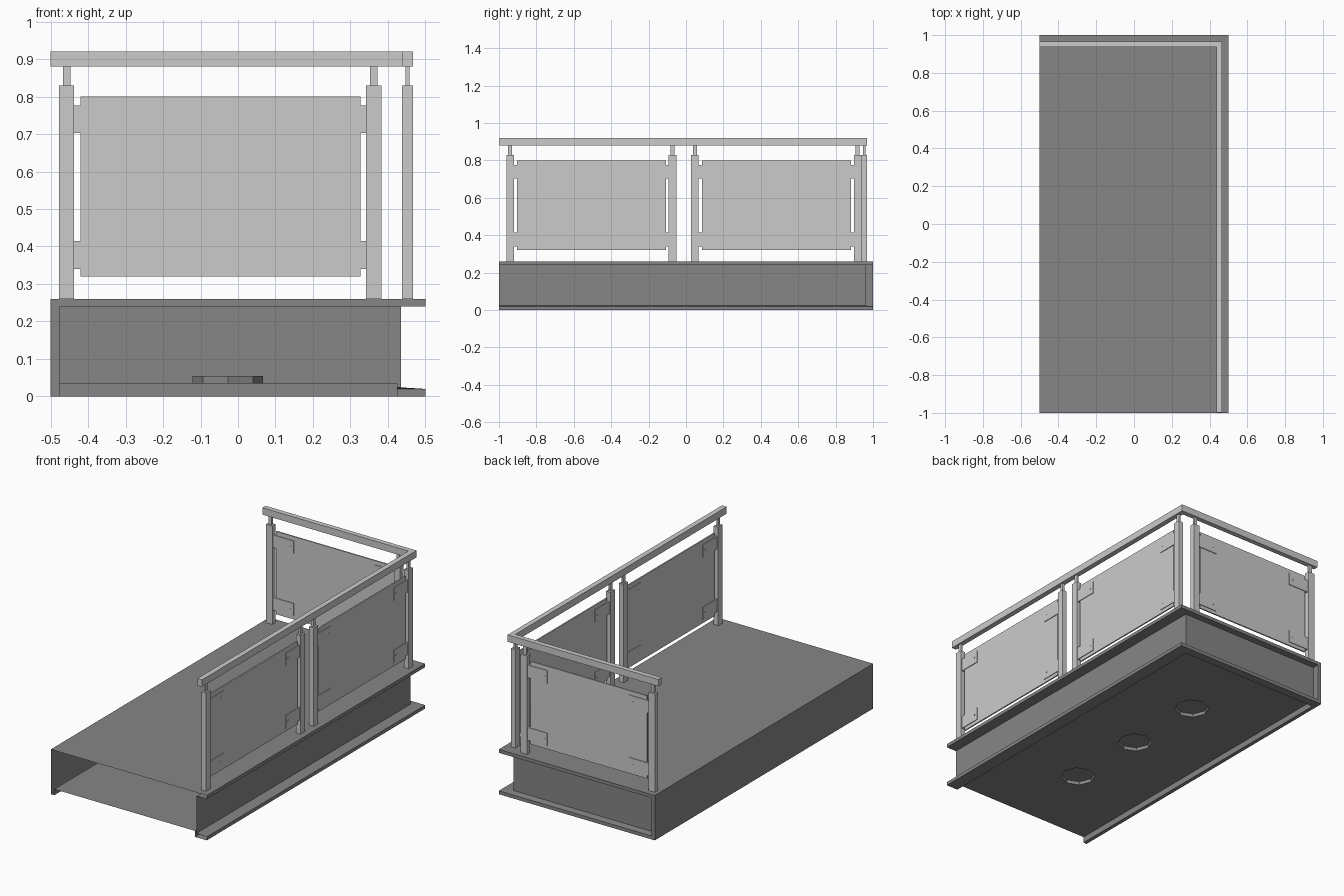
import bpy, bmesh, math

if "Cube" in bpy.data.objects:
    bpy.data.objects.remove(bpy.data.objects["Cube"])


def material(name, c):
    m = bpy.data.materials.new(name)
    m.diffuse_color = (c, c, c, 1)
    m.use_nodes = True
    m.node_tree.nodes["Principled BSDF"].inputs["Base Color"].default_value = m.diffuse_color
    return m


DARK = material("slab_grey", 0.24)
LIGHT = material("railing_grey", 0.6)


def finish(name, bm, mat, outward=False):
    bmesh.ops.remove_doubles(bm, verts=bm.verts, dist=1e-5)
    if outward:
        bmesh.ops.recalc_face_normals(bm, faces=bm.faces)
    me = bpy.data.meshes.new(name)
    bm.to_mesh(me)
    bm.free()
    me.materials.append(mat)
    ob = bpy.data.objects.new(name, me)
    bpy.context.collection.objects.link(ob)
    return ob


def face(bm, pts):
    return bm.faces.new([bm.verts.new(p) for p in pts])


def box(name, x, y, z):
    bm = bmesh.new()
    bmesh.ops.create_cube(bm, size=1)
    for v in bm.verts:
        v.co = [r[0] + (c + 0.5) * (r[1] - r[0]) for c, r in zip(v.co, (x, y, z))]
    return finish(name, bm, LIGHT)


# slab deck, left wall and back strip (folded sheet, open at the front)
L, IN = -0.5, -0.478
bm = bmesh.new()
face(bm, [(L, -1, .26), (.5, -1, .26), (.5, 1, .26), (L, 1, .26)])
face(bm, [(L, -1, 0), (L, -1, .26), (L, 1, .26), (L, 1, 0)])
face(bm, [(L, 1, 0), (L, 1, .26), (IN, 1, .26), (IN, 1, 0)])
face(bm, [(L, -1, 0), (L, 1, 0), (IN, 1, 0), (IN, -1, 0)])
face(bm, [(IN, -1, 0), (IN, .95, 0), (IN, .95, .035), (IN, -1, .035)])
face(bm, [(IN, .96, .024), (IN, 1, .02), (IN, 1, .24), (IN, .96, .24)])
finish("slab_shell", bm, DARK)

# channel-shaped edge running along the right and back sides
profile = [(.5, 1, .26), (.5, 1, .24), (.435, .96, .24), (.435, .96, .024),
           (.5, 1, .02), (.5, 1, 0), (.425, .95, 0), (.425, .95, .035)]
bm = bmesh.new()
for (x0, y0, z0), (x1, y1, z1) in zip(profile, profile[1:]):
    face(bm, [(x0, -1, z0), (x0, y0, z0), (x1, y1, z1), (x1, -1, z1)])
    face(bm, [(x0, y0, z0), (IN, y0, z0), (IN, y1, z1), (x1, y1, z1)])
finish("edge_channel", bm, DARK)

# underside panel with three octagonal light recesses
bm = bmesh.new()
edges = []


def loop(pts):
    vs = [bm.verts.new(p) for p in pts]
    es = [bm.edges.new((vs[i], vs[i - 1])) for i in range(len(vs))]
    edges.extend(es)
    return vs


loop([(IN, -1, .035), (.425, -1, .035), (.425, .95, .035), (IN, .95, .035)])
rings = []
for cy in (-.51, -.025, .46):
    rings.append(loop([(-.027 + .094 * math.cos(k * math.pi / 4),
                        cy + .094 * math.sin(k * math.pi / 4), .035) for k in range(8)]))
bmesh.ops.triangle_fill(bm, use_beauty=True, use_dissolve=False, edges=edges, normal=(0, 0, -1))
for ring in rings:
    up = [bm.verts.new((v.co.x, v.co.y, .055)) for v in ring]
    for i in range(8):
        bm.faces.new((ring[i], ring[i - 1], up[i - 1], up[i]))
    bm.faces.new(up[::-1])
finish("underside_panel", bm, DARK)

# mitred L-shaped handrail
rail = [(.467, -.997), (.467, .967), (-.5, .967), (-.5, .938), (.437, .938), (.437, -.997)]
bm = bmesh.new()
inner, outer = [rail[5], rail[4], rail[3]], [rail[0], rail[1], rail[2]]
for i in range(2):
    q = [outer[i], outer[i + 1], inner[i + 1], inner[i]]
    for z in (.88, .92):
        face(bm, [(x, y, z) for x, y in q])
for a, b in zip(rail, rail[1:] + rail[:1]):
    face(bm, [(*a, .88), (*b, .88), (*b, .92), (*a, .92)])
finish("handrail", bm, LIGHT, True)


# parts placed by distance u along a side and offset w across it
def along(name, side, u, w, z):
    c = .452 if side == "right" else .953
    across = (c - w, c + w)
    if side == "right":
        return box(name, across, u, z)
    return box(name, u, across, z)


def bolt(side, u, z):
    bm = bmesh.new()
    bmesh.ops.create_cone(bm, cap_ends=True, segments=8, radius1=.005, radius2=.005, depth=.019)
    ob = finish("clamp_bolt", bm, LIGHT)
    if side == "right":
        ob.rotation_euler = (0, math.pi / 2, 0)
        ob.location = (.452, u, z)
    else:
        ob.rotation_euler = (math.pi / 2, 0, 0)
        ob.location = (u, .953, z)


# one bay: two posts with necks, a panel and four clamps
def bay(side, start, end):
    w = .041
    for a in (start, end - w):
        along("post", side, (a, a + w), .0145, (.26, .83))
        along("post_neck", side, (a + .0105, a + .0305), .0055, (.83, .88))
    along("infill_panel", side, (start + .058, end - .056), .004, (.32, .80))
    for z0, z1 in ((.34, .414), (.703, .776)):
        along("clamp", side, (start + w, start + .172), .008, (z0, z1))
        along("clamp", side, (end - .166, end - w), .008, (z0, z1))
        bolt(side, start + .148, (z0 + z1) / 2)
        bolt(side, end - .146, (z0 + z1) / 2)


bay("back", -.478, .383)
bay("right", -.961, -.052)
bay("right", .027, .938)
